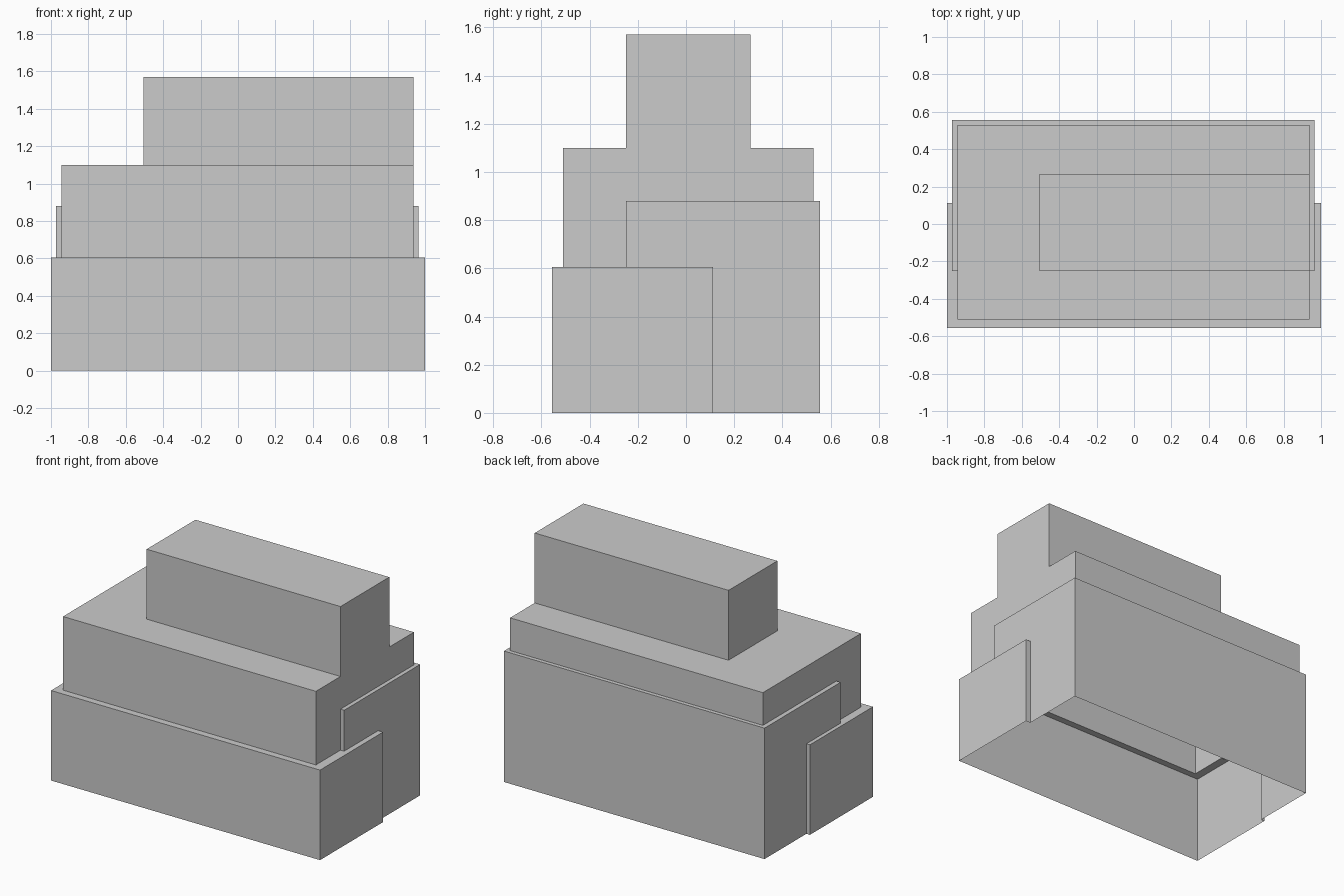
import bpy, bmesh, math
from mathutils import Vector

if "Cube" in bpy.data.objects:
    bpy.data.objects.remove(bpy.data.objects["Cube"])


def box(name, lo, hi):
    """Axis-aligned box between two corners."""
    lo, hi = Vector(lo), Vector(hi)
    bm = bmesh.new()
    bmesh.ops.create_cube(bm, size=1)
    for v in bm.verts:
        v.co = Vector((lo[i] + (v.co[i] + 0.5) * (hi[i] - lo[i]) for i in range(3)))
    mesh = bpy.data.meshes.new(name)
    bm.to_mesh(mesh)
    bm.free()
    obj = bpy.data.objects.new(name, mesh)
    bpy.context.collection.objects.link(obj)
    return obj


# Stepped masses; lower boxes start below ground and are trimmed later
shell = box("stepped_building", (-1, -0.557, -0.2), (1, 0.112, 0.605))
masses = [
    box("rear_block", (-0.974, -0.25, -0.3), (0.964, 0.557, 0.88)),
    box("middle_block", (-0.943, -0.511, 0.3), (0.937, 0.53, 1.10)),
    box("top_block", (-0.504, -0.25, 1.0), (0.937, 0.268, 1.57)),
]

# Merge into one outer skin
for part in masses:
    mod = shell.modifiers.new(part.name, 'BOOLEAN')
    mod.operation = 'UNION'
    mod.solver = 'EXACT'
    mod.object = part
    bpy.context.view_layer.objects.active = shell
    bpy.ops.object.modifier_apply(modifier=mod.name)
    bpy.data.objects.remove(part)

# Trim at the ground, leaving the underside open, and tidy flat faces
bm = bmesh.new()
bm.from_mesh(shell.data)
bmesh.ops.bisect_plane(bm, geom=bm.verts[:] + bm.edges[:] + bm.faces[:],
                       plane_co=(0, 0, 0), plane_no=(0, 0, 1), clear_inner=True)
bmesh.ops.remove_doubles(bm, verts=bm.verts[:], dist=1e-5)
bmesh.ops.dissolve_limit(bm, angle_limit=math.radians(1),
                         verts=bm.verts[:], edges=bm.edges[:])
bm.to_mesh(shell.data)
bm.free()
